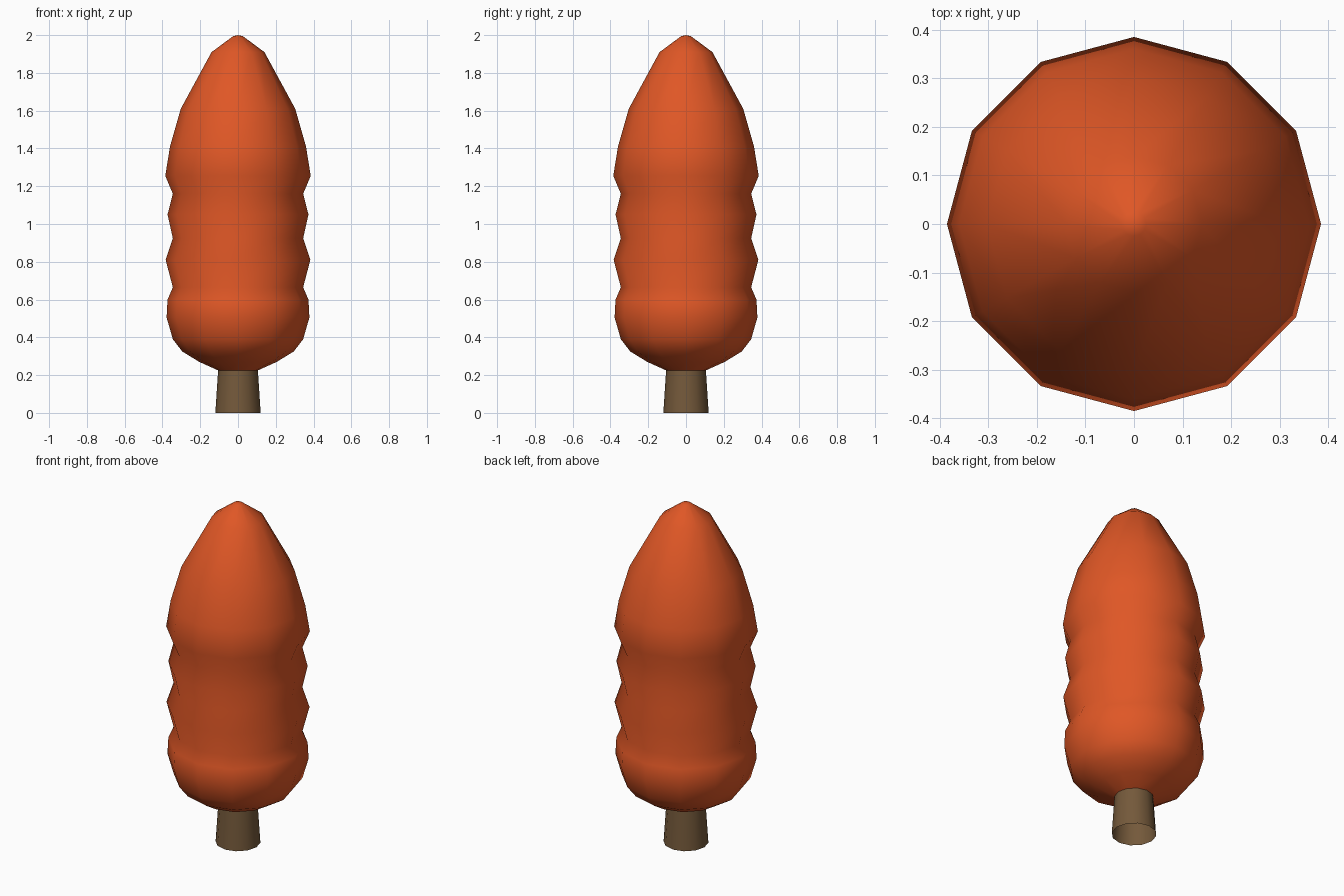
import bpy
import bmesh
from math import cos, sin, tau

SIDES = 12

cube = bpy.data.objects.get("Cube")
if cube:
    bpy.data.objects.remove(cube, do_unlink=True)


def make_material(name, rgb):
    mat = bpy.data.materials.new(name)
    mat.use_nodes = True
    color = (*rgb, 1.0)
    mat.diffuse_color = color
    bsdf = next(n for n in mat.node_tree.nodes if n.type == "BSDF_PRINCIPLED")
    bsdf.inputs["Base Color"].default_value = color
    return mat


def lathe(name, profile, mat):
    """Revolve (radius, height) points, bottom to top; zero radius makes a pole."""
    bm = bmesh.new()
    rings = []
    for r, z in profile:
        if r == 0:
            rings.append([bm.verts.new((0, 0, z))] * SIDES)
        else:
            rings.append([bm.verts.new((r * cos(tau * i / SIDES), r * sin(tau * i / SIDES), z))
                          for i in range(SIDES)])
    for low, high in zip(rings, rings[1:]):
        for i in range(SIDES):
            j = (i + 1) % SIDES
            corners = [low[i], low[j], high[j], high[i]]
            bm.faces.new(list(dict.fromkeys(corners)))
    for face in bm.faces:
        face.smooth = True
    mesh = bpy.data.meshes.new(name)
    bm.to_mesh(mesh)
    bm.free()
    mesh.materials.append(mat)
    obj = bpy.data.objects.new(name, mesh)
    bpy.context.collection.objects.link(obj)
    return obj


orange = make_material("autumn orange", (0.74, 0.095, 0.019))
brown = make_material("bark brown", (0.175, 0.1, 0.043))

# Short tapered trunk, open underneath
lathe("trunk", [(0.12, 0), (0.105, 0.23)], brown)

# Foliage: rounded base, rippled middle, pointed crown
lathe("foliage", [
    (0.105, 0.225), (0.205, 0.27), (0.295, 0.325), (0.345, 0.39),
    (0.378, 0.505), (0.373, 0.6), (0.345, 0.665), (0.383, 0.81),
    (0.345, 0.925), (0.373, 1.05), (0.345, 1.16), (0.385, 1.255),
    (0.36, 1.41), (0.303, 1.61), (0.14, 1.91), (0.025, 1.995), (0, 2),
], orange)
